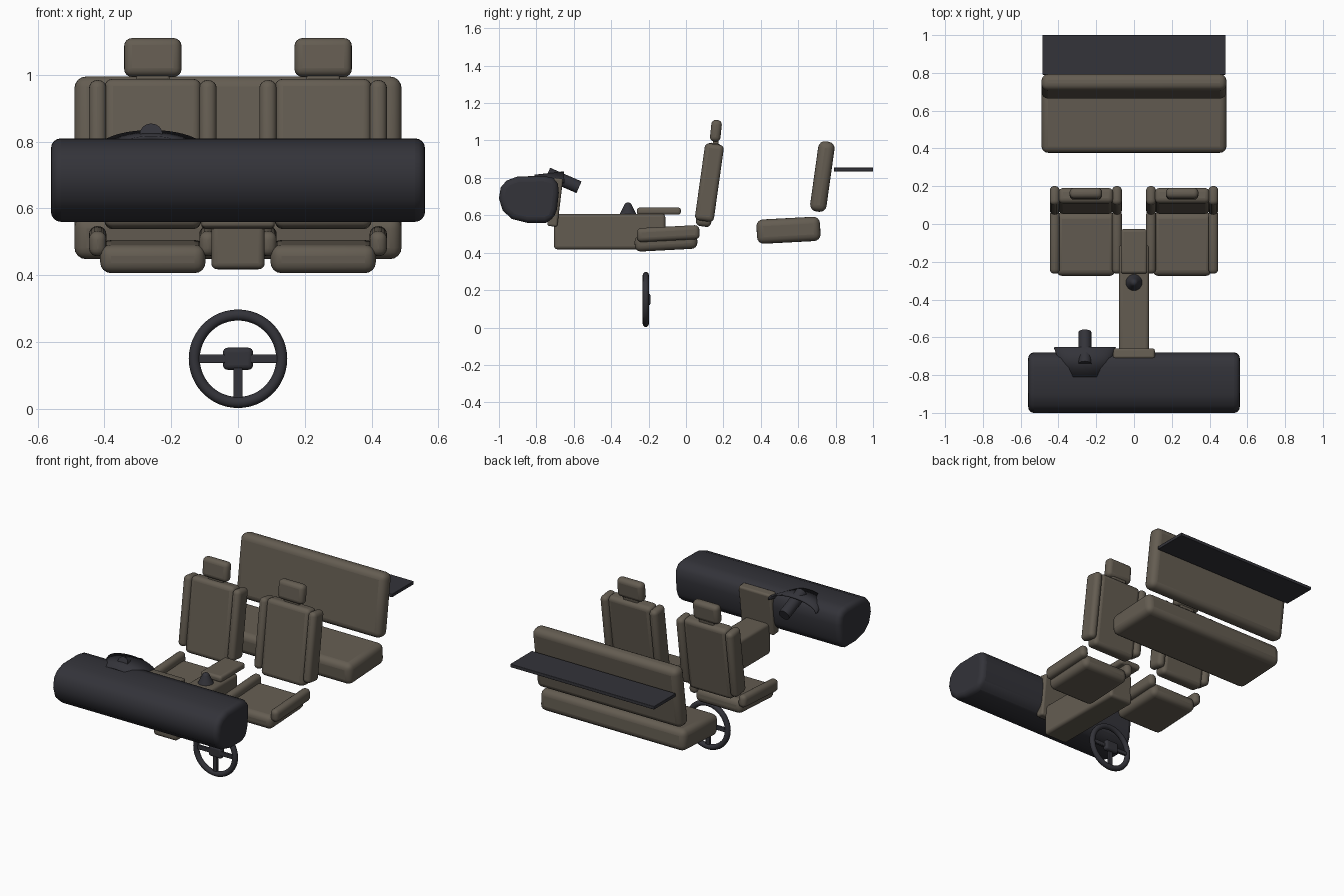
import bpy, bmesh, math
from mathutils import Matrix, Vector

cube = bpy.data.objects.get("Cube")
if cube:
    bpy.data.objects.remove(cube, do_unlink=True)


def material(name, colour):
    m = bpy.data.materials.new(name)
    m.use_nodes = True
    m.diffuse_color = (*colour, 1)
    m.node_tree.nodes["Principled BSDF"].inputs["Base Color"].default_value = (*colour, 1)
    return m


TAN = material("taupe upholstery", (0.127, 0.108, 0.083))
DARK = material("charcoal plastic", (0.033, 0.033, 0.041))


def finish(name, bm, mat, bevel=0, segments=4):
    bmesh.ops.recalc_face_normals(bm, faces=bm.faces)
    mesh = bpy.data.meshes.new(name)
    bm.to_mesh(mesh)
    bm.free()
    mesh.materials.append(mat)
    ob = bpy.data.objects.new(name, mesh)
    bpy.context.collection.objects.link(ob)
    if bevel:
        mod = ob.modifiers.new("soft edges", "BEVEL")
        mod.width, mod.segments = bevel, segments
        mod.limit_method = "ANGLE"
        mod.angle_limit = math.radians(40)
    bpy.ops.object.select_all(action="DESELECT")
    ob.select_set(True)
    bpy.context.view_layer.objects.active = ob
    bpy.ops.object.shade_smooth_by_angle(angle=math.radians(40))
    return ob


def box(name, centre, size, mat, bevel=0, tilt=0):
    bm = bmesh.new()
    bmesh.ops.create_cube(bm, size=1, matrix=Matrix.Diagonal((*size, 1)))
    ob = finish(name, bm, mat, bevel)
    ob.location = centre
    ob.rotation_euler.x = math.radians(tilt)
    return ob


def cone(name, start, end, r1, r2, mat, bevel=0):
    a, b = Vector(start), Vector(end)
    turn = (b - a).to_track_quat("Z", "Y").to_matrix().to_4x4()
    bm = bmesh.new()
    bmesh.ops.create_cone(bm, cap_ends=True, segments=24, radius1=r1, radius2=r2,
                          depth=(b - a).length, matrix=Matrix.Translation((a + b) / 2) @ turn)
    return finish(name, bm, mat, bevel)


# Dashboard: side profile extruded across the cabin
profile = [(-1, .69), (-.99, .75), (-.96, .785), (-.9, .808), (-.76, .81), (-.71, .80),
           (-.685, .77), (-.68, .72), (-.69, .63), (-.71, .58), (-.75, .56),
           (-.85, .56), (-.93, .58), (-.98, .625)]
bm = bmesh.new()
face = bm.faces.new([bm.verts.new((-.56, y, z)) for y, z in profile])
side = bmesh.ops.extrude_face_region(bm, geom=[face])["geom"]
bmesh.ops.translate(bm, vec=(1.12, 0, 0), verts=[v for v in side if isinstance(v, bmesh.types.BMVert)])
finish("dashboard", bm, DARK, .03)

# Instrument hood: flared half-tube shell
bm = bmesh.new()
arcs = []
for y, a, b in ((-.81, .105, .04), (-.652, .16, .058)):
    arcs.append([bm.verts.new((-.26 + a * math.cos(math.pi * i / 20), y,
                               .772 + b * math.sin(math.pi * i / 20))) for i in range(21)])
for i in range(20):
    bm.faces.new((arcs[0][i], arcs[0][i + 1], arcs[1][i + 1], arcs[1][i]))
hood = finish("instrument_hood", bm, DARK)
shell = hood.modifiers.new("thickness", "SOLIDIFY")
shell.thickness, shell.offset = .01, 0
cone("steering_column", (-.26, -.74, .823), (-.26, -.572, .75), .034, .034, DARK)

# Steering wheel
R, r, N, K = .131, .0165, 48, 12
bm = bmesh.new()
rings = []
for i in range(N):
    t = 2 * math.pi * i / N
    rings.append([])
    for j in range(K):
        p = 2 * math.pi * j / K
        d = R + r * math.cos(p)
        rings[i].append(bm.verts.new((d * math.cos(t), -.215 + r * math.sin(p), .15 + d * math.sin(t))))
for i in range(N):
    for j in range(K):
        n, k = (i + 1) % N, (j + 1) % K
        bm.faces.new((rings[i][j], rings[n][j], rings[n][k], rings[i][k]))
finish("steering_wheel_rim", bm, DARK)
box("wheel_cross_spoke", (0, -.215, .15), (.25, .016, .026), DARK, .004)
box("wheel_lower_spoke", (0, -.215, .085), (.028, .016, .12), DARK, .004)
box("wheel_hub", (0, -.208, .15), (.09, .036, .066), DARK, .014)

# Centre console
box("console_tunnel", (0, -.408, .513), (.16, .595, .19), TAN, .018)
box("centre_stack", (0, -.7, .67), (.22, .055, .26), TAN, .012, -7)
box("console_armrest", (0, -.145, .622), (.14, .235, .038), TAN, .014)
cone("shifter_boot", (0, -.31, .60), (0, -.31, .66), .047, .018, DARK, .004)
bm = bmesh.new()
bmesh.ops.create_uvsphere(bm, u_segments=20, v_segments=12, radius=.021,
                          matrix=Matrix.Translation((0, -.31, .648)))
finish("shifter_knob", bm, DARK)

# Front seats
for s, tag in ((1, "left"), (-1, "right")):
    x = s * .255
    box(f"{tag}_seat_cushion", (x, -.107, .456), (.315, .335, .085), TAN, .032, 3)
    box(f"{tag}_seat_backrest", (x, .122, .763), (.29, .082, .45), TAN, .025, -8)
    for offset, part in ((-.165, "inner"), (.165, "outer")):
        bx = x + s * offset
        box(f"{tag}_{part}_cushion_bolster", (bx, -.095, .502), (.052, .335, .075), TAN, .024, 3)
        box(f"{tag}_{part}_back_bolster", (bx, .125, .775), (.052, .102, .415), TAN, .024, -8)
    box(f"{tag}_headrest", (x, .16, 1.052), (.172, .056, .116), TAN, .024, -6)
    box(f"{tag}_headrest_post", (x, .158, .985), (.1, .03, .05), TAN, .008, -8)

# Rear bench and parcel shelf
box("rear_bench_cushion", (0, .548, .52), (.98, .34, .13), TAN, .036, 3)
box("rear_bench_backrest", (0, .729, .807), (.98, .088, .378), TAN, .036, -8)
box("parcel_shelf", (0, .895, .845), (.97, .21, .02), DARK, .003)
